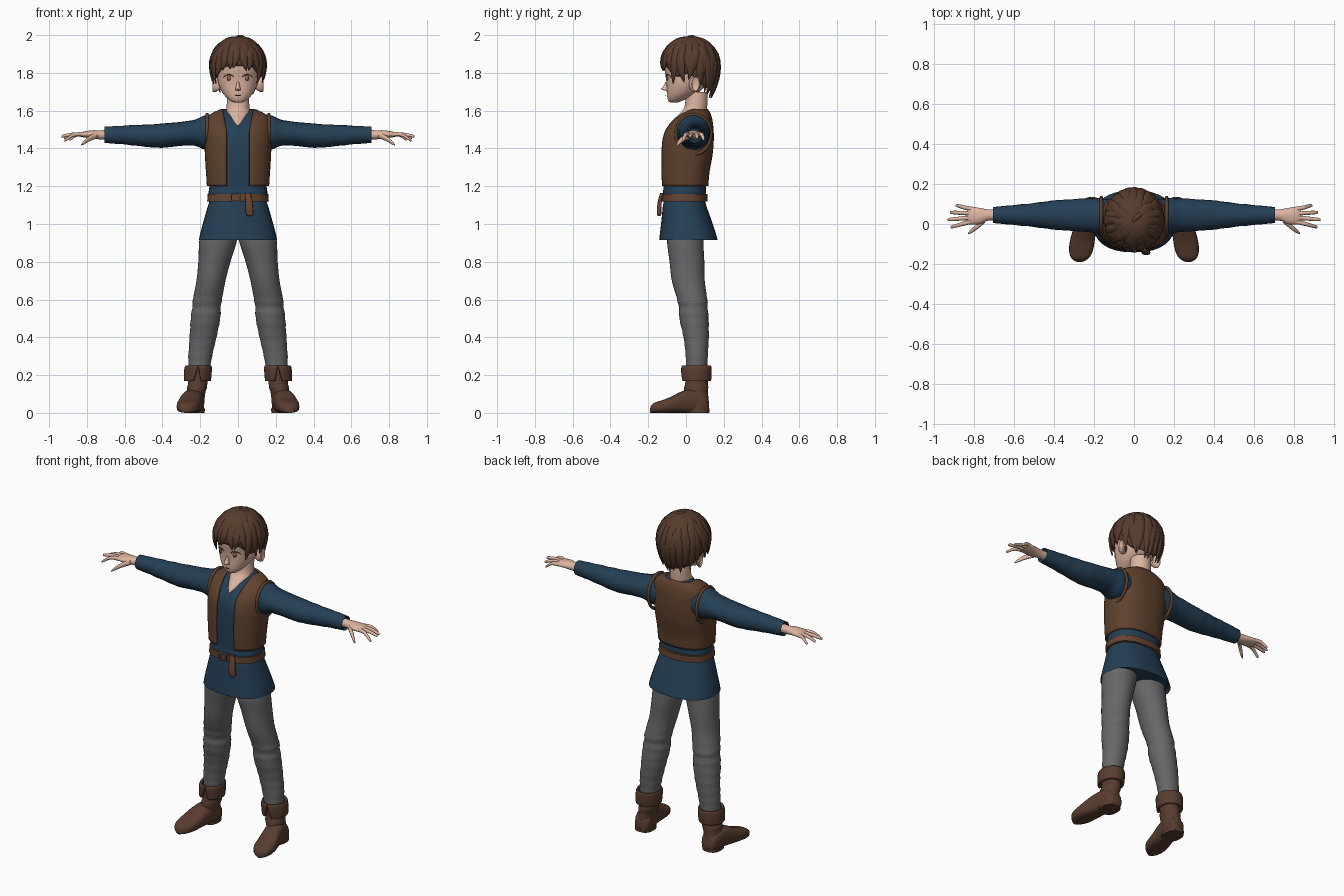
import bpy, bmesh, math, random
from math import sin, cos, pi
from mathutils import Vector

random.seed(4)
cube = bpy.data.objects.get("Cube")
if cube:
    bpy.data.objects.remove(cube)


def material(name, *rgb):
    m = bpy.data.materials.new(name)
    m.use_nodes = True
    m.diffuse_color = (*rgb, 1)
    bsdf = m.node_tree.nodes["Principled BSDF"]
    bsdf.inputs["Base Color"].default_value = (*rgb, 1)
    bsdf.inputs["Roughness"].default_value = 0.8
    return m


SKIN = material("skin", 0.72, 0.46, 0.35)
HAIR = material("brown hair", 0.095, 0.045, 0.026)
VEST = material("vest leather", 0.115, 0.054, 0.026)
TUNIC = material("blue cloth", 0.018, 0.05, 0.092)
PANTS = material("grey cloth", 0.135, 0.135, 0.14)
BOOT = material("boot leather", 0.1, 0.046, 0.028)
BELT = material("belt leather", 0.13, 0.056, 0.03)
METAL = material("dull metal", 0.12, 0.11, 0.1)
DARK = material("dark lash", 0.05, 0.025, 0.018)
IRIS = material("amber iris", 0.35, 0.15, 0.05)


def power(v, n):
    return math.copysign(abs(v) ** (2 / n), v)


def dense(rows, k=4):
    """Smoothly interpolate rows of numbers."""
    out = []
    for i in range(len(rows) - 1):
        p0, p1, p2 = rows[max(i - 1, 0)], rows[i], rows[i + 1]
        p3 = rows[min(i + 2, len(rows) - 1)]
        for j in range(k):
            t = j / k
            out.append(tuple(
                b + .5 * t * (c - a + t * (2*a - 5*b + 4*c - d + t * (3*(b - c) + d - a)))
                for a, b, c, d in zip(p0, p1, p2, p3)))
    return out + [rows[-1]]


def hoop_z(z, cx, cy, rx, ry, n=2.0, gap=0.0, seg=32):
    angles = [gap + (2 * pi - 2 * gap) * i / seg for i in range(seg + (gap > 0))]
    return [Vector((cx + rx * power(sin(a), n), cy - ry * power(cos(a), n), z)) for a in angles]


def hoop_x(x, cy, cz, ry, rz, n=2.0, seg=20):
    angles = [2 * pi * i / seg for i in range(seg)]
    return [Vector((x, cy + ry * power(cos(a), n), cz + rz * power(sin(a), n))) for a in angles]


def hoop_y(y, cx, half, top, seg=20):
    angles = [2 * pi * i / seg for i in range(seg)]
    return [Vector((cx + half * power(cos(a), 2.6), y, top / 2 * (1 + power(sin(a), 3))))
            for a in angles]


def finish(name, bm, mat, mirror=False, thick=0, angle=50):
    bmesh.ops.recalc_face_normals(bm, faces=bm.faces[:])
    mesh = bpy.data.meshes.new(name)
    bm.to_mesh(mesh)
    bm.free()
    mesh.materials.append(mat)
    mesh.polygons.foreach_set("use_smooth", [True] * len(mesh.polygons))
    mesh.set_sharp_from_angle(angle=math.radians(angle))
    ob = bpy.data.objects.new(name, mesh)
    bpy.context.collection.objects.link(ob)
    if thick:
        s = ob.modifiers.new("thickness", "SOLIDIFY")
        s.thickness, s.offset = thick, -1
    if mirror:
        ob.modifiers.new("mirror", "MIRROR")
    return ob


def skin_rings(bm, rings, closed=True, caps=True):
    vs = [[bm.verts.new(p) for p in r] for r in rings]
    count = len(vs[0])
    for a, b in zip(vs, vs[1:]):
        for i in range(count if closed else count - 1):
            j = (i + 1) % count
            bm.faces.new((a[i], a[j], b[j], b[i]))
    if closed and caps:
        bm.faces.new(vs[0])
        bm.faces.new(vs[-1])


def loft(name, rings, mat, closed=True, caps=True, **kw):
    bm = bmesh.new()
    skin_rings(bm, rings, closed, caps)
    return finish(name, bm, mat, **kw)


def span(z, rx, front, back):
    """Ring data from a front and back depth."""
    return z, 0, (front + back) / 2, rx, (back - front) / 2


# Upper body: one profile shared by the tunic and the open vest
chest = [(1.20, .165, -.132, .118), (1.28, .17, -.135, .125), (1.36, .175, -.135, .14),
         (1.44, .178, -.13, .147), (1.50, .178, -.112, .146), (1.55, .172, -.072, .14),
         (1.585, .14, -.03, .13), (1.61, .088, .015, .115)]
skirt = [(.915, .207, -.142, .168), (.95, .2, -.138, .158), (1.02, .181, -.13, .135),
         (1.09, .161, -.123, .11), (1.13, .15, -.117, .1), (1.165, .156, -.122, .105)]
inner = [(z - .004, rx - .013, f + .013, b - .013) for z, rx, f, b in chest]
hem = [hoop_z(*span(.935, .195, -.13, .155), n=2.3)]
loft("tunic", hem + [hoop_z(*span(*r), n=2.4) for r in dense(skirt + inner)], TUNIC)

rows = []
for r in dense(chest):
    opening = .062 + .02 * max(0, (r[0] - 1.5) / .11)
    gap = math.asin(min(.97, opening / r[1]) ** 1.2)
    rows.append(hoop_z(*span(*r), n=2.4, gap=gap, seg=48))
loft("vest", rows, VEST, closed=False, thick=.012)

# Armhole rims
bpy.ops.mesh.primitive_torus_add(major_radius=.1, minor_radius=.009, major_segments=32,
                                 minor_segments=8, location=(0, 0, 0))
rim = bpy.context.object
rim.name = "armhole_rims"
for v in rim.data.vertices:
    x, y, z = v.co
    v.co = (.164 + z, .04 + y * .93, 1.475 + x * 1.05)
rim.data.materials.append(VEST)
bpy.ops.object.shade_smooth()
rim.modifiers.new("mirror", "MIRROR")

# Sleeves with soft folds
sleeve = [(.10, .04, 1.49, .08, .09), (.16, .04, 1.485, .088, .094), (.25, .044, 1.482, .083, .066),
          (.40, .045, 1.468, .073, .064), (.50, .045, 1.468, .06, .058),
          (.60, .045, 1.471, .05, .05), (.706, .045, 1.472, .04, .043)]
rings = []
for x, cy, cz, ry, rz in dense(sleeve, 8):
    fold = 1 + .018 * sin(x * 75) * sin(x * 9)
    rings.append(hoop_x(x, cy, cz, ry * fold, rz * fold))
rings.append(hoop_x(.695, .045, 1.472, .032, .034))
loft("sleeves", rings, TUNIC, mirror=True)

# Hands
palm = [(.68, .045, 1.472, .027, .026), (.73, .045, 1.472, .028, .024), (.77, .04, 1.474, .04, .022),
        (.815, .042, 1.474, .045, .016), (.837, .043, 1.472, .038, .009)]
loft("palms", [hoop_x(*r) for r in dense(palm)], SKIN, mirror=True)
fingers = {"index": (.012, -.014, .918, 1.442), "middle": (.032, .022, .934, 1.462),
           "ring": (.053, .058, .922, 1.455), "little": (.074, .092, .893, 1.447)}
for label, (y0, y1, tip, z1) in fingers.items():
    path = [(.81, y0, 1.474, .011, .012), ((.81 + tip) / 2, (y0 + y1) / 2, 1.474, .0105, .0105),
            (tip - .008, y1, z1 + .004, .008, .008), (tip, y1, z1, .003, .003)]
    loft(label + "_fingers", [hoop_x(*r, seg=10) for r in dense(path, 3)], SKIN, mirror=True)
thumb = [(.745, .02, 1.47, .014, .017), (.785, -.012, 1.453, .014, .015),
         (.815, -.036, 1.432, .01, .011), (.83, -.046, 1.419, .004, .004)]
loft("thumbs", [hoop_x(*r, seg=10) for r in dense(thumb, 3)], SKIN, mirror=True)

# Belt, buckle and hanging strap end
belt = [(1.118, .152, -.12, .105), (1.12, .163, -.129, .114),
        (1.158, .161, -.128, .113), (1.16, .152, -.12, .105)]
loft("belt", [hoop_z(*span(*r), n=2.4) for r in belt], BELT)
strap = [(1.165, .05, -.128, .014, .008), (1.13, .056, -.137, .018, .01), (1.08, .06, -.142, .02, .012),
         (1.05, .062, -.142, .019, .011), (1.042, .062, -.142, .01, .006)]
loft("strap_end", [hoop_z(*r, n=4, seg=20) for r in dense(strap)], BELT)
for i, (x, z, w, h) in enumerate([(-.012, 1.158, .05, .007), (-.012, 1.12, .05, .007),
                                  (-.034, 1.139, .007, .044), (.01, 1.139, .007, .044)]):
    bpy.ops.mesh.primitive_cube_add(size=1, location=(x, -.132, z))
    bar = bpy.context.object
    bar.name = f"buckle_bar_{i + 1}"
    bar.scale = (w, .012, h)
    bar.data.materials.append(METAL)

# Trousers
leg = [(1.02, .09, .01, .09, .09), (.92, .104, -.004, .1, .096), (.80, .125, .005, .085, .092),
       (.70, .143, .012, .077, .087), (.60, .162, .033, .077, .08), (.56, .167, .038, .075, .076),
       (.50, .172, .042, .078, .077), (.40, .185, .054, .071, .067),
       (.30, .2, .057, .063, .058), (.21, .207, .057, .055, .055)]
rings = []
for z, cx, cy, rx, ry in dense(leg, 6):
    fold = 1 + (.015 * sin(z * 110) if z < .62 else 0)
    rings.append(hoop_z(z, cx, cy, rx * fold, ry * fold))
loft("trouser_legs", rings, PANTS, mirror=True)

# Boots: shaft, folded cuff with a front notch, foot and heel
shaft = [(.01, .232, .058, .052, .06), (.06, .23, .056, .052, .064), (.11, .222, .052, .05, .064),
         (.135, .217, .054, .053, .064), (.16, .213, .056, .051, .06), (.23, .21, .056, .056, .06)]
loft("boot_shafts", [hoop_z(*r) for r in dense(shaft)], BOOT, mirror=True)
cuff = [(.168, .215, .055, .071, .077, .34), (.19, .214, .055, .073, .08, .24),
        (.235, .211, .055, .073, .081, .07), (.252, .21, .056, .068, .075, .04)]
loft("boot_cuffs", [hoop_z(*r[:5], gap=r[5]) for r in dense(cuff)], BOOT, closed=False,
     thick=.014, mirror=True)
foot = [(.122, .226, .03, .06), (.1, .228, .048, .1), (.04, .234, .054, .125), (-.02, .246, .057, .115),
        (-.08, .258, .062, .085), (-.13, .265, .06, .066), (-.165, .269, .048, .055),
        (-.183, .272, .028, .04), (-.19, .273, .012, .025)]
loft("boot_feet", [hoop_y(*r) for r in dense(foot)], BOOT, mirror=True)
heel = [(0, .23, .063, .053, .06), (.022, .23, .063, .055, .062)]
loft("boot_heels", [hoop_z(*r, n=2.5) for r in heel], BOOT, mirror=True)

# Neck with an open collar, then the head
neck = [(1.522, .008, -.094, -.03), (1.55, .038, -.07, .04), (1.585, .062, -.034, .1),
        (1.62, .06, -.008, .112), (1.70, .058, .0, .115)]
loft("neck", [hoop_z(*span(*r)) for r in dense(neck)], SKIN)
head = [(1.643, .018, -.082, -.045), (1.65, .037, -.092, -.025), (1.67, .062, -.099, .02),
        (1.70, .085, -.102, .07), (1.74, .103, -.103, .11), (1.78, .11, -.107, .13),
        (1.84, .115, -.115, .14), (1.90, .105, -.1, .13), (1.96, .055, -.05, .08)]
loft("head", [hoop_z(*span(*r), n=2.2) for r in dense(head)], SKIN)
nose = [(1.752, 0, -.1, .006, .008), (1.73, 0, -.106, .01, .014), (1.715, 0, -.108, .014, .024),
        (1.706, 0, -.102, .012, .012)]
loft("nose", [hoop_z(*r, seg=12) for r in dense(nose)], SKIN)
ear = [(.095, .035, 1.74, .018, .028), (.115, .04, 1.738, .024, .038), (.131, .048, 1.74, .026, .042),
       (.136, .05, 1.741, .02, .036), (.13, .046, 1.738, .012, .024)]
loft("ears", [hoop_x(*r) for r in ear], SKIN, mirror=True)


# Painted face details as thin curved plates
def plate(name, outline, mat, mirror=True):
    bm = bmesh.new()
    pts = []
    for x, z in outline:
        depth = .117 * (1 - abs(x / .109) ** 2.2) ** (1 / 2.2)
        pts.append(bm.verts.new((x, .008 - depth - .15 * max(0, z - 1.775), z)))
    bm.faces.new(pts)
    finish(name, bm, mat, mirror=mirror, thick=.004)


def arc(cx, cz, w, h, a0, a1, n=14):
    steps = [a0 + (a1 - a0) * i / n for i in range(n + 1)]
    return [(cx + w * cos(a), cz + h * sin(a)) for a in steps]


plate("irises", arc(.048, 1.772, .009, .014, 0, 1.9 * pi), IRIS)
plate("lashes", arc(.05, 1.775, .026, .018, .1, pi - .3) + arc(.05, 1.775, .025, .013, pi - .3, .1), DARK)
plate("mouth", [(-.016, 1.682), (.016, 1.682), (.01, 1.679), (-.01, 1.679)], DARK, mirror=False)


# Hair: a cap following the skull, covered in tiers of pointed locks
def hair_point(az, e):
    if e < 1:
        f, z = sin(e * pi / 2), 1.84 + .147 * cos(e * pi / 2)
    else:
        f, z = 1 - .28 * (e - 1) ** 2, 1.84 - .18 * (e - 1)
    return Vector((.143 * f * sin(az), .022 - .152 * f * cos(az), z))


def hairline(az):
    d = abs((math.degrees(az) + 180) % 360 - 180)
    marks = [(0, 1.16), (35, 1.2), (60, 1.5), (88, 1.38), (125, 1.8), (181, 1.98)]
    for (a, p), (b, q) in zip(marks, marks[1:]):
        if d <= b:
            return p + (q - p) * (d - a) / (b - a)


cap = [[hair_point(2 * pi * i / 40, .03 + t / 12 * (hairline(2 * pi * i / 40) - .18))
        for i in range(40)] for t in range(13)]
loft("hair_cap", cap, HAIR, thick=.01, caps=False)


def lock(bm, az, e0, e1, width, curl, thick=.012):
    rings, steps = [], 8
    for i in range(steps + 1):
        t = i / steps
        a, e = az + curl * t * t, e0 + (e1 - e0) * t
        p = hair_point(a, e)
        side = Vector((cos(a), sin(a), 0))
        out = Vector((p.x, p.y - .022, max(0, p.z - 1.84))).normalized()
        taper = min(1, .45 + 1.6 * t) * max(.02, 1 - t ** 3)
        rings.append([p + side * width * taper * cos(k * pi / 4)
                      + out * thick * (.25 + .75 * taper) * sin(k * pi / 4) for k in range(8)])
    skin_rings(bm, rings)


bm = bmesh.new()
for count, start, width in [(26, .5, .026), (20, .3, .028), (13, .04, .034)]:
    for i in range(count):
        az = 2 * pi * (i + random.uniform(-.25, .25)) / count
        low = hairline(az) + random.uniform(-.08, .1)
        end = {26: low, 20: low * .78, 13: .72 + random.uniform(-.1, .1)}[count]
        lock(bm, az, start, end, width, random.uniform(-.22, .22))
lock(bm, 2.2, .25, -.12, .016, .3, .016)
finish("hair_locks", bm, HAIR, angle=60)
